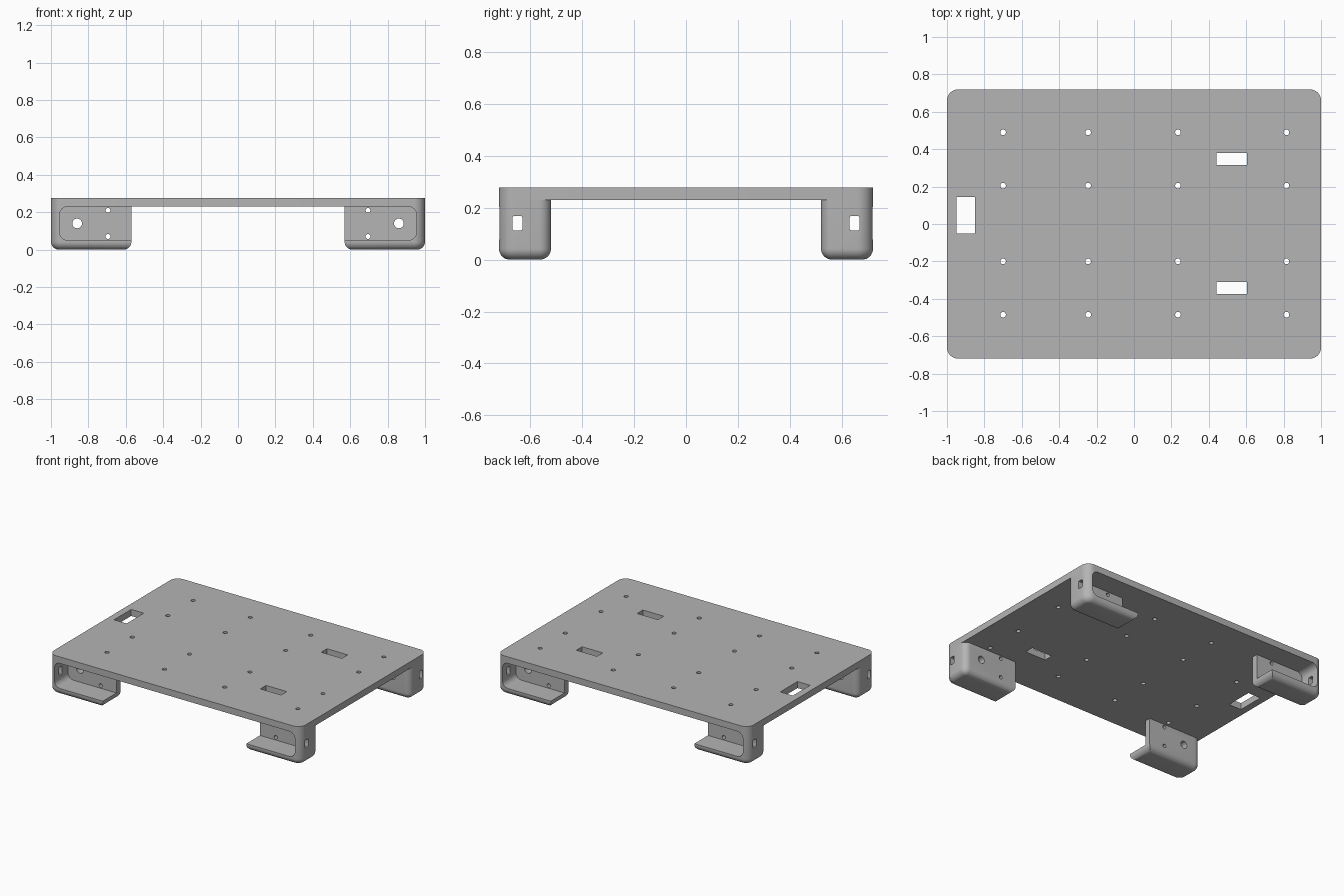
import bpy, bmesh, math
from mathutils import Matrix, Vector

if "Cube" in bpy.data.objects:
    bpy.data.objects.remove(bpy.data.objects["Cube"])

grey = bpy.data.materials.new("plain_grey")
grey.use_nodes = True
GREY = (0.46, 0.46, 0.46, 1)
grey.diffuse_color = GREY
grey.node_tree.nodes["Principled BSDF"].inputs["Base Color"].default_value = GREY


def add_box(bm, low, high):
    low, high = Vector(low), Vector(high)
    size = Matrix.Diagonal((high - low).to_4d())
    size[3][3] = 1
    place = Matrix.Translation((low + high) / 2) @ size
    return bmesh.ops.create_cube(bm, size=1, matrix=place)["verts"]


def add_rod(bm, centre, radius, length, along_y=False):
    turn = Matrix.Rotation(math.pi / 2, 4, "X") if along_y else Matrix()
    bmesh.ops.create_cone(bm, cap_ends=True, segments=24, radius1=radius, radius2=radius,
                          depth=length, matrix=Matrix.Translation(centre) @ turn)


def round_edges(bm, rule, radius, segments=8):
    """Bevel each edge whose two end points satisfy the rule."""
    edges = [e for e in bm.edges if rule(e.verts[0].co, e.verts[1].co)]
    bmesh.ops.bevel(bm, geom=edges, offset=radius, segments=segments,
                    profile=0.5, affect="EDGES")


def upright(a, b):
    return abs(a.z - b.z) > 0.04 and (a - b).to_2d().length < 0.001


def make_object(name, bm):
    bmesh.ops.recalc_face_normals(bm, faces=bm.faces)
    mesh = bpy.data.meshes.new(name)
    bm.to_mesh(mesh)
    bm.free()
    mesh.materials.append(grey)
    obj = bpy.data.objects.new(name, mesh)
    bpy.context.collection.objects.link(obj)
    return obj


def activate(obj):
    bpy.ops.object.select_all(action="DESELECT")
    obj.select_set(True)
    bpy.context.view_layer.objects.active = obj


def cut(obj, cutter):
    mod = obj.modifiers.new("cut", "BOOLEAN")
    mod.operation, mod.solver, mod.object = "DIFFERENCE", "EXACT", cutter
    activate(obj)
    bpy.ops.object.modifier_apply(modifier=mod.name)
    bpy.data.objects.remove(cutter)


UNDER, TOP = 0.23, 0.277

# Deck plate with rounded corners
bm = bmesh.new()
add_box(bm, (-1, -0.72, UNDER), (1, 0.72, TOP))
round_edges(bm, upright, 0.06)
deck = make_object("deck_plate", bm)

# Grid of screw holes and three cable slots through the deck
bm = bmesh.new()
for x in (-0.7, -0.245, 0.235, 0.815):
    for y in (-0.485, -0.2, 0.205, 0.49):
        add_rod(bm, (x, y, 0.25), 0.015, 0.2)
for x0, y0, x1, y1 in ((-0.95, -0.05, -0.85, 0.145),
                       (0.44, 0.315, 0.605, 0.38),
                       (0.44, -0.375, 0.605, -0.31)):
    add_box(bm, (x0, y0, 0.1), (x1, y1, 0.4))
cut(deck, make_object("deck_cutter", bm))

# Corner foot: block with rounded corners and underside
bm = bmesh.new()
add_box(bm, (0.57, 0.52, 0), (1, 0.72, UNDER))
round_edges(bm, lambda a, b: upright(a, b) and a.x > 0.9 and a.y > 0.6, 0.06)
round_edges(bm, lambda a, b: upright(a, b) and a.x > 0.99 and a.y < 0.6, 0.045)
round_edges(bm, lambda a, b: max(a.z, b.z) < 0.001, 0.042)
feet = make_object("corner_feet", bm)

# Pocket open to the outside and to the middle, rounded at its closed end
bm = bmesh.new()
add_box(bm, (0.4, 0.565, 0.05), (0.955, 0.9, UNDER + 0.0002))
round_edges(bm, lambda a, b: min(a.x, b.x) > 0.9 and abs(a.y - b.y) > 0.1, 0.045)
cut(feet, make_object("pocket_cutter", bm))

# Wall holes and the end slot
bm = bmesh.new()
add_rod(bm, (0.86, 0.5, 0.14), 0.026, 0.2, True)
for z in (0.07, 0.21):
    add_rod(bm, (0.695, 0.5, z), 0.013, 0.2, True)
add_box(bm, (0.9, 0.63, 0.112), (1.1, 0.668, 0.168))
round_edges(bm, lambda a, b: min(a.y, b.y) > 0.62 and abs(a.x - b.x) > 0.15, 0.008, 3)
cut(feet, make_object("hole_cutter", bm))

# Repeat the foot at all four corners
mirror = feet.modifiers.new("mirror", "MIRROR")
mirror.use_axis = (True, True, False)
activate(feet)
bpy.ops.object.modifier_apply(modifier=mirror.name)

for part in (deck, feet):
    activate(part)
    bpy.ops.object.shade_smooth_by_angle(angle=math.radians(30))
